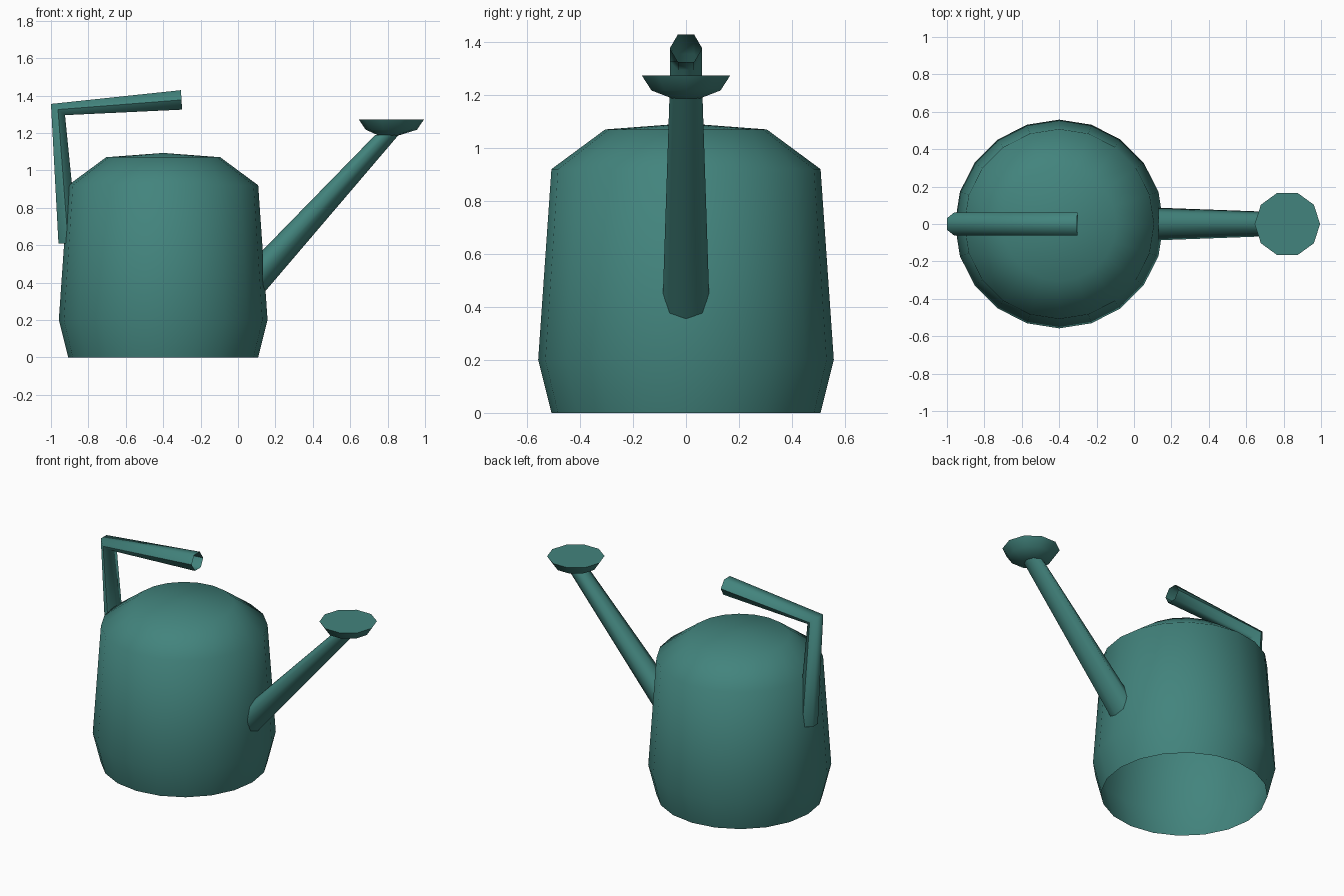
import bpy
import math
from mathutils import Vector

if "Cube" in bpy.data.objects:
    bpy.data.objects.remove(bpy.data.objects["Cube"])

mat = bpy.data.materials.new("teal_paint")
mat.diffuse_color = (0.055, 0.23, 0.205, 1)
mat.use_nodes = True
mat.node_tree.nodes["Principled BSDF"].inputs["Base Color"].default_value = mat.diffuse_color


def loft(name, rings, cap_start=False, cap_end=False, tip=None):
    """Skin a list of equal-length point rings into one smooth surface."""
    n = len(rings[0])
    verts = [p for ring in rings for p in ring]
    faces = []
    for r in range(len(rings) - 1):
        for i in range(n):
            j = (i + 1) % n
            faces.append((r * n + i, r * n + j, (r + 1) * n + j, (r + 1) * n + i))
    last = (len(rings) - 1) * n
    if cap_start:
        faces.append(tuple(reversed(range(n))))
    if cap_end:
        faces.append(tuple(range(last, last + n)))
    if tip is not None:
        verts.append(Vector(tip))
        faces += [(last + i, last + (i + 1) % n, len(verts) - 1) for i in range(n)]
    mesh = bpy.data.meshes.new(name)
    mesh.from_pydata(verts, [], faces)
    mesh.materials.append(mat)
    obj = bpy.data.objects.new(name, mesh)
    bpy.context.collection.objects.link(obj)
    bpy.ops.object.select_all(action='DESELECT')
    obj.select_set(True)
    bpy.context.view_layer.objects.active = obj
    bpy.ops.object.shade_smooth_by_angle(angle=math.radians(65))
    return obj


def ring(center, u, v, sides, turn=0.0):
    """Elliptical ring spanned by the half axes u and v."""
    c, u, v = Vector(center), Vector(u), Vector(v)
    angles = [turn + math.tau * i / sides for i in range(sides)]
    return [c + u * math.cos(a) + v * math.sin(a) for a in angles]


def flat_ring(x, z, r, sides):
    return ring((x, 0, z), (r, 0, 0), (0, r, 0), sides)


# Can body: 20-sided, domed on top, open underneath
profile = [(0.508, 0), (0.558, 0.2), (0.508, 0.92), (0.305, 1.07)]
loft("can_body", [flat_ring(-0.4, z, r, 20) for r, z in profile],
     tip=(-0.4, 0, 1.093))

# Spout: 8-sided taper from the body wall up to the rose
loft("spout", [
    ring((0.13, 0, 0.453), (0, 0, 0.118), (0, -0.087, 0), 8),
    ring((0.797, 0, 1.19), (-0.0625, 0, 0), (0, -0.0625, 0), 8),
])

# Rose: shallow 10-sided dish, closed on top
loft("spout_rose", [
    flat_ring(0.805, 1.187, 0.055, 10),
    flat_ring(0.82, 1.217, 0.137, 10),
    flat_ring(0.82, 1.273, 0.175, 10),
], cap_start=True, cap_end=True)

# Handle: hexagonal tube with a mitred corner and open ends
k = 1 / math.cos(math.radians(30))
half_width = (0, -0.061, 0)
path = [((-0.908, 0, 0.61), (-0.052 * k, 0, 0)),
        ((-0.9625, 0, 1.325), (-0.0375 * k, 0, 0.03 * k)),
        ((-0.302, 0, 1.3765), (-0.003 * k, 0, 0.052 * k))]
loft("handle", [ring(c, u, half_width, 6, math.radians(30)) for c, u in path])
